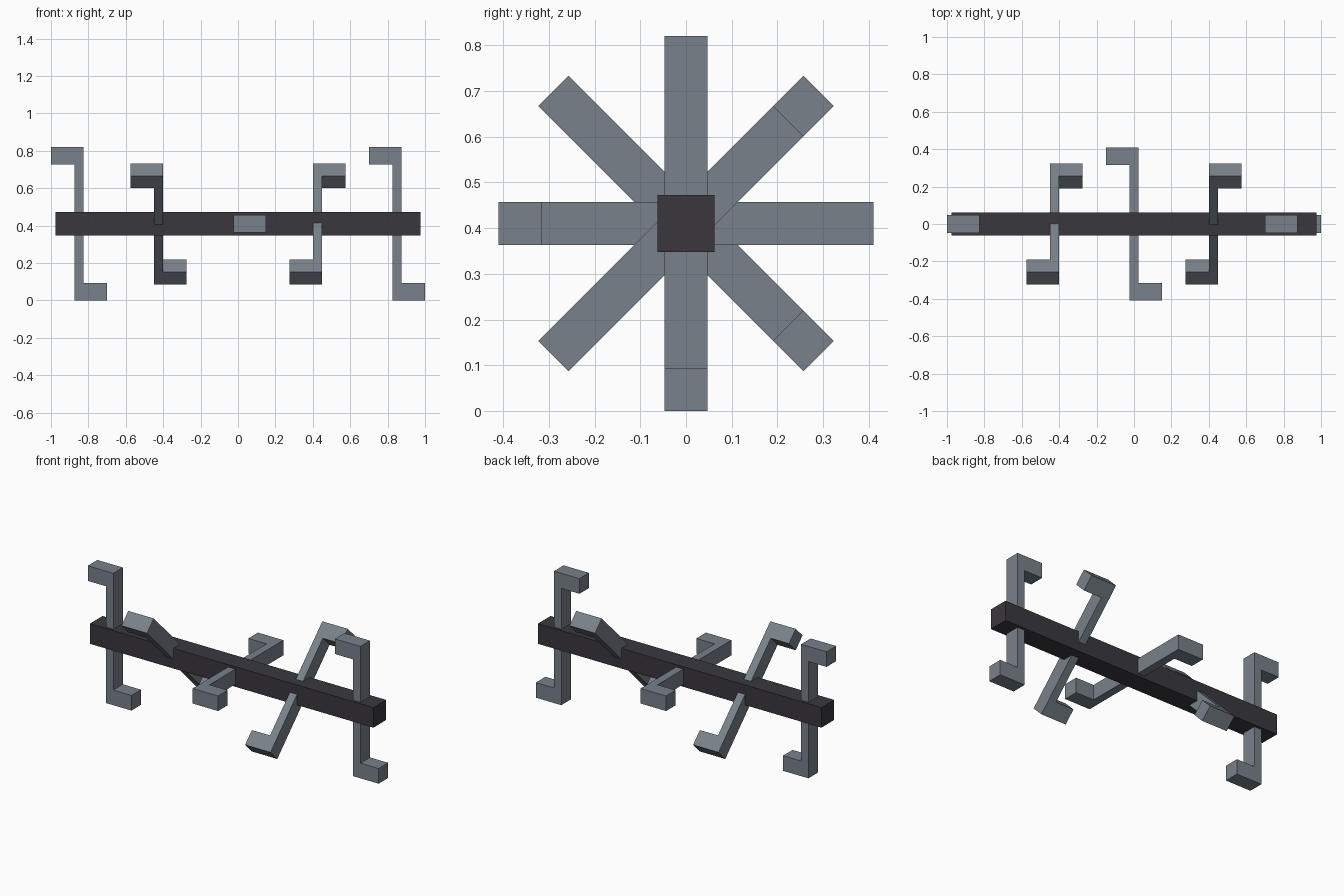
import bpy, bmesh, math
from mathutils import Matrix

if "Cube" in bpy.data.objects:
    bpy.data.objects.remove(bpy.data.objects["Cube"])

AXIS_Z = 0.41


def material(name, rgb):
    m = bpy.data.materials.new(name)
    m.diffuse_color = (*rgb, 1.0)
    m.use_nodes = True
    m.node_tree.nodes["Principled BSDF"].inputs["Base Color"].default_value = m.diffuse_color
    return m


steel = material("steel grey", (0.19, 0.22, 0.255))
dark = material("dark shaft grey", (0.042, 0.039, 0.047))


def add_object(name, bm, mat):
    bmesh.ops.recalc_face_normals(bm, faces=bm.faces)
    mesh = bpy.data.meshes.new(name)
    bm.to_mesh(mesh)
    bm.free()
    mesh.materials.append(mat)
    obj = bpy.data.objects.new(name, mesh)
    bpy.context.collection.objects.link(obj)
    return obj


# Square shaft along x
bm = bmesh.new()
bmesh.ops.create_cube(bm, size=1, matrix=Matrix.Diagonal((1.95, 0.125, 0.125, 1)))
shaft = add_object("shaft", bm, dark)
shaft.location.z = AXIS_Z


# Double-ended tine: flat Z-shaped profile, extruded across its width
def tine(name, x, degrees):
    reach, half_t, half_w, foot, foot_h = 0.41, 0.025, 0.047, 0.15, 0.094
    half = [(half_t, reach), (-foot, reach), (-foot, reach - foot_h), (-half_t, reach - foot_h)]
    profile = half + [(-half_t, -reach), (foot, -reach),
                      (foot, foot_h - reach), (half_t, foot_h - reach)]
    bm = bmesh.new()
    face = bm.faces.new([bm.verts.new((px, -half_w, pz)) for px, pz in profile])
    side = bmesh.ops.extrude_face_region(bm, geom=[face])["geom"]
    bmesh.ops.translate(bm, vec=(0, 2 * half_w, 0),
                        verts=[v for v in side if isinstance(v, bmesh.types.BMVert)])
    obj = add_object(name, bm, steel)
    obj.location = (x, 0, AXIS_Z)
    obj.rotation_euler.x = math.radians(degrees)


# Five tines spaced evenly, each turned about the shaft
for i, angle in enumerate((0, 45, -90, 135, 0)):
    tine(f"tine_{i + 1}", -0.85 + 0.425 * i, angle)
